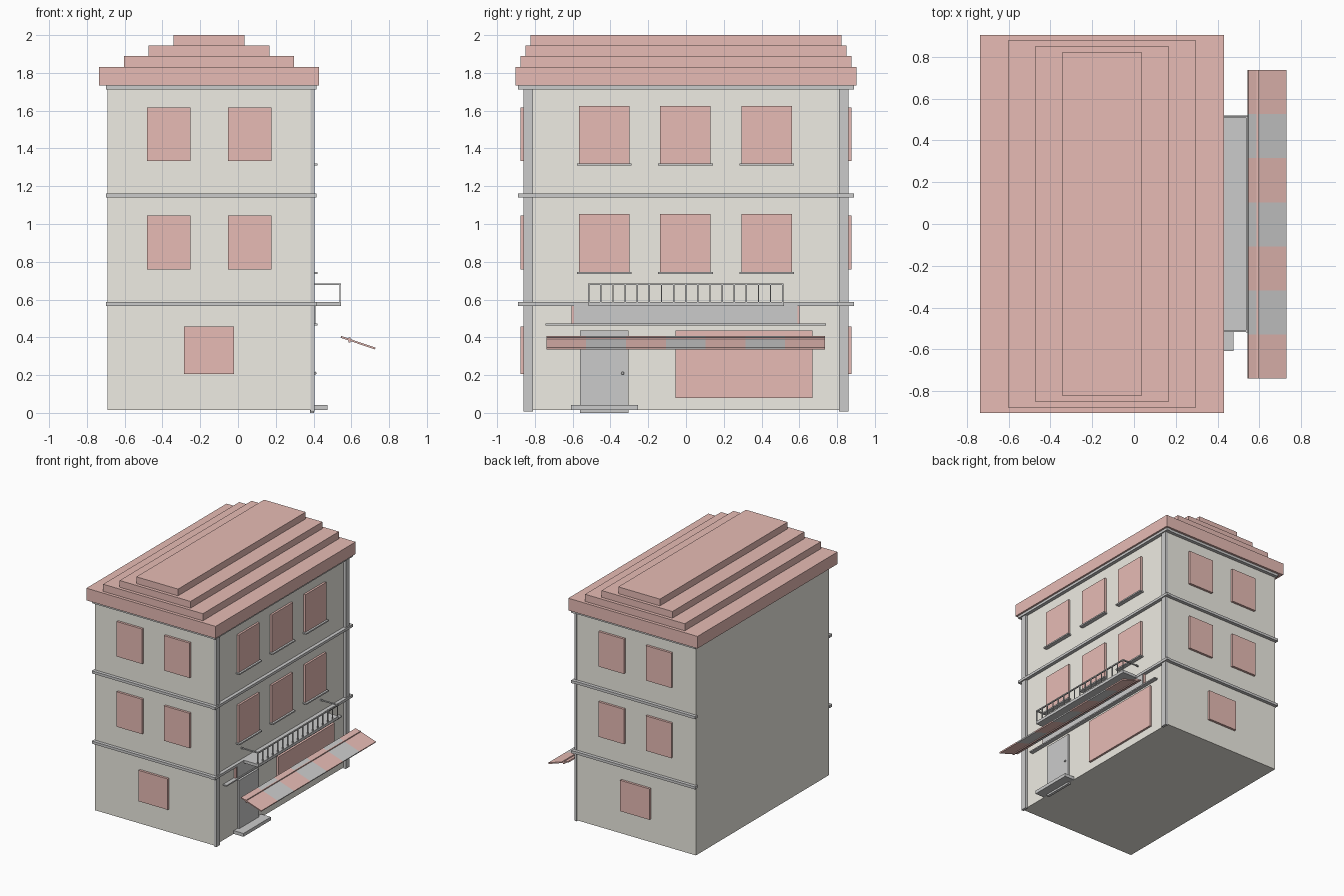
import bpy, math
from mathutils import Matrix

if "Cube" in bpy.data.objects:
    bpy.data.objects.remove(bpy.data.objects["Cube"])


def material(name, rgb):
    m = bpy.data.materials.new(name)
    m.diffuse_color = (*rgb, 1)
    m.use_nodes = True
    m.node_tree.nodes["Principled BSDF"].inputs["Base Color"].default_value = m.diffuse_color
    return m


PINK = material("terracotta", (0.80, 0.50, 0.46))
CREAM = material("cream_plaster", (0.86, 0.84, 0.77))


def box(name, x, y, z, mat=None):
    """Box from (min, max) ranges on each axis."""
    bpy.ops.mesh.primitive_cube_add(size=1)
    o = bpy.context.object
    o.name = name
    size = [r[1] - r[0] for r in (x, y, z)]
    mid = [(r[0] + r[1]) / 2 for r in (x, y, z)]
    o.data.transform(Matrix.Diagonal((*size, 1)))
    o.location = mid
    if mat:
        o.data.materials.append(mat)
    return o


def both_sides(name, x, y, z, mat=None):
    """The same box on the -y and +y sides."""
    box(name + "_left", x, (-y[1], -y[0]), z, mat)
    box(name + "_right", x, y, z, mat)


WALL = 0.387

# Main body and corner pilasters
box("building_body", (-0.69, WALL), (-0.858, 0.858), (0.016, 1.735), CREAM)
both_sides("corner_pilaster", (0.384, 0.406), (0.81, 0.86), (0.008, 1.714))

# Floor bands along the shopfront and the two side walls
for i, z in enumerate((0.567, 1.14, 1.713)):
    zr = (z, z + 0.021)
    box(f"front_band_{i}", (0.38, 0.415), (-0.89, 0.89), zr)
    both_sides(f"side_band_{i}", (-0.70, 0.41), (0.85, 0.885), zr)

# Stepped roof
tiers = [(0.583, 0.903, 1.733, 1.832), (0.45, 0.877, 1.832, 1.89),
         (0.32, 0.85, 1.89, 1.945), (0.188, 0.823, 1.945, 2.0)]
for i, (hx, hy, z0, z1) in enumerate(tiers):
    box(f"roof_tier_{i}", (-0.153 - hx, -0.153 + hx), (-hy, hy), (z0, z1), PINK)

# Upper windows on the front and sides
for i, dz in enumerate((0, 0.573)):
    for j, y in enumerate((-0.433, -0.003, 0.427)):
        box(f"front_window_{i}{j}", (0.38, 0.404), (y - 0.134, y + 0.134),
            (0.745 + dz, 1.053 + dz), PINK)
        box(f"window_sill_{i}{j}", (0.38, 0.42), (y - 0.145, y + 0.145),
            (0.736 + dz, 0.747 + dz))
    for j, x in enumerate((-0.366, 0.062)):
        both_sides(f"side_window_{i}{j}", (x - 0.115, x + 0.115), (0.85, 0.877),
                   (0.76 + dz, 1.045 + dz), PINK)
both_sides("ground_side_window", (-0.285, -0.02), (0.85, 0.877), (0.205, 0.457), PINK)

# Shopfront: door, step, display window, fascia
box("door", (0.38, 0.402), (-0.56, -0.305), (0.0, 0.436))
bpy.ops.mesh.primitive_uv_sphere_add(segments=12, ring_count=8, radius=0.008,
                                     location=(0.408, -0.335, 0.21))
bpy.context.object.name = "door_knob"
box("door_step", (0.385, 0.475), (-0.608, -0.255), (0.015, 0.042))
box("display_window", (0.38, 0.404), (-0.055, 0.67), (0.08, 0.436), PINK)
box("fascia_frame", (0.38, 0.406), (-0.605, 0.6), (0.463, 0.57), PINK)
box("fascia_board", (0.40, 0.411), (-0.593, 0.59), (0.47, 0.57))
box("fascia_rail", (0.38, 0.42), (-0.745, 0.742), (0.462, 0.472))

# Balcony slab with railing
box("balcony_slab", (0.385, 0.545), (-0.516, 0.52), (0.565, 0.588))
box("balcony_rail_front", (0.535, 0.545), (-0.52, 0.517), (0.676, 0.685))
both_sides("balcony_rail_side", (0.385, 0.545), (0.507, 0.517), (0.676, 0.685))
for i in range(17):
    y = -0.515 + i * 1.027 / 16
    box(f"baluster_{i}", (0.5365, 0.5435), (y - 0.0035, y + 0.0035), (0.585, 0.68))

# Striped sloping awning with its cross bar
x0, z0, x1, z1 = 0.545, 0.402, 0.727, 0.341
length, slope = math.hypot(x1 - x0, z1 - z0), math.atan2(z0 - z1, x1 - x0)
w = 1.475 / 7
for i in range(7):
    y = -0.739 + i * w
    s = box(f"awning_stripe_{i}", (-length / 2, length / 2), (y, y + w),
            (-0.005, 0.005), PINK if i % 2 == 0 else None)
    s.rotation_euler.y = slope
    s.location.x, s.location.z = (x0 + x1) / 2, (z0 + z1) / 2
box("awning_bar", (0.585, 0.595), (-0.739, 0.736), (0.373, 0.398), PINK)
